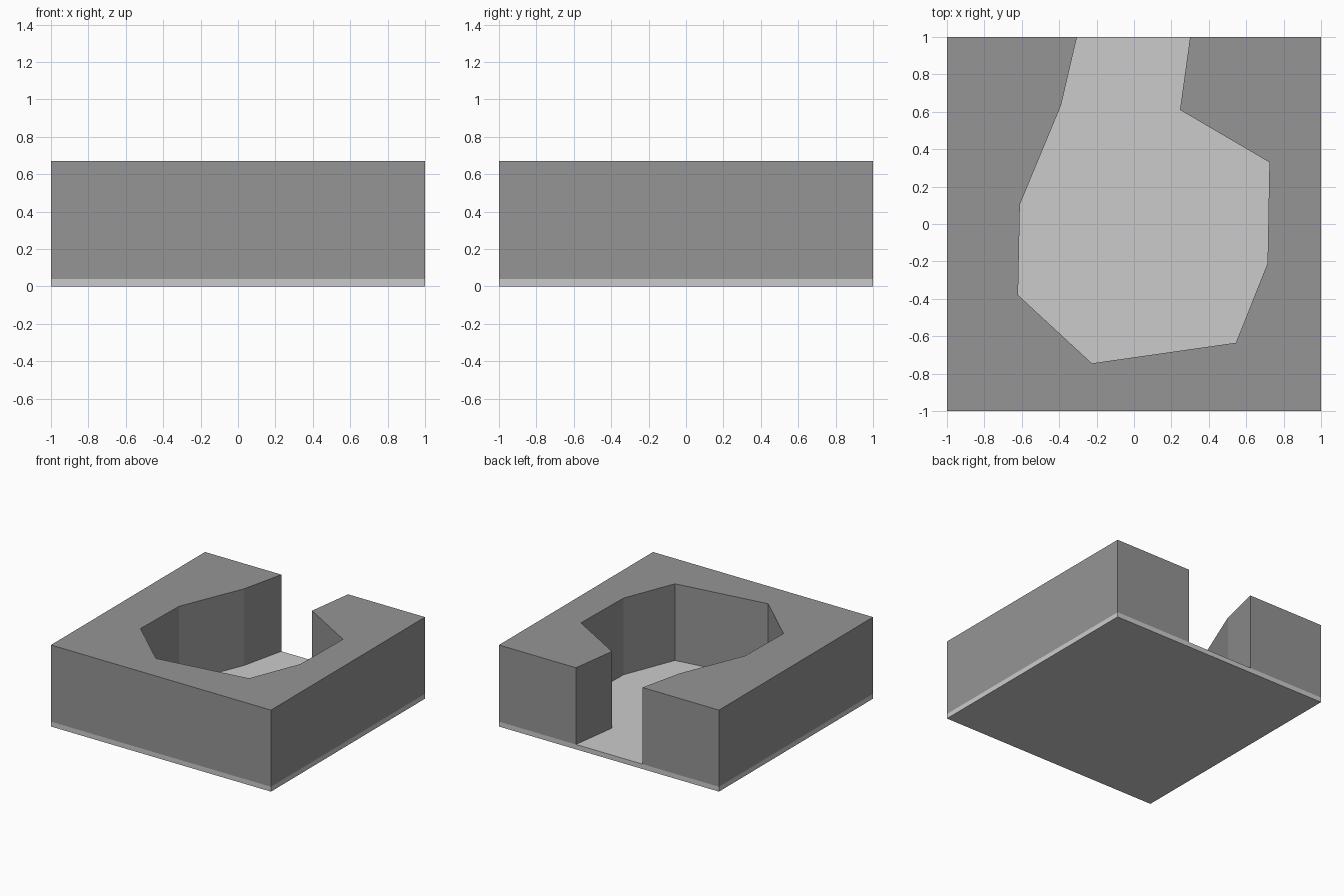
import bpy, bmesh

if "Cube" in bpy.data.objects:
    bpy.data.objects.remove(bpy.data.objects["Cube"])

FLOOR_TOP, WALL_TOP = 0.04, 0.67


def extruded(name, outline, z0, z1, grey):
    """Extrude a flat outline from z0 up to z1."""
    bm = bmesh.new()
    face = bm.faces.new([bm.verts.new((x, y, z0)) for x, y in outline])
    top = bmesh.ops.extrude_face_region(bm, geom=[face], use_keep_orig=True)
    verts = [v for v in top["geom"] if isinstance(v, bmesh.types.BMVert)]
    bmesh.ops.translate(bm, verts=verts, vec=(0, 0, z1 - z0))
    bmesh.ops.recalc_face_normals(bm, faces=bm.faces)
    mesh = bpy.data.meshes.new(name)
    bm.to_mesh(mesh)
    bm.free()
    mat = bpy.data.materials.new(name + "_grey")
    mat.diffuse_color = (grey, grey, grey, 1)
    mat.use_nodes = True
    mat.node_tree.nodes["Principled BSDF"].inputs["Base Color"].default_value = mat.diffuse_color
    mesh.materials.append(mat)
    obj = bpy.data.objects.new(name, mesh)
    bpy.context.collection.objects.link(obj)
    return obj


# Thin floor slab
extruded("floor", [(-1, -1), (1, -1), (1, 1), (-1, 1)], 0, FLOOR_TOP, 0.8)

# Rock mass around the chamber, open at the back through a short passage
chamber = [(-0.305, 1), (-0.39, 0.635), (-0.61, 0.105), (-0.62, -0.38),
           (-0.225, -0.745), (0.545, -0.635), (0.714, -0.21),
           (0.724, 0.33), (0.246, 0.61), (0.30, 1)]
block = [(1, 1), (1, -1), (-1, -1), (-1, 1)]
extruded("chamber_walls", chamber + block, FLOOR_TOP, WALL_TOP, 0.3)
